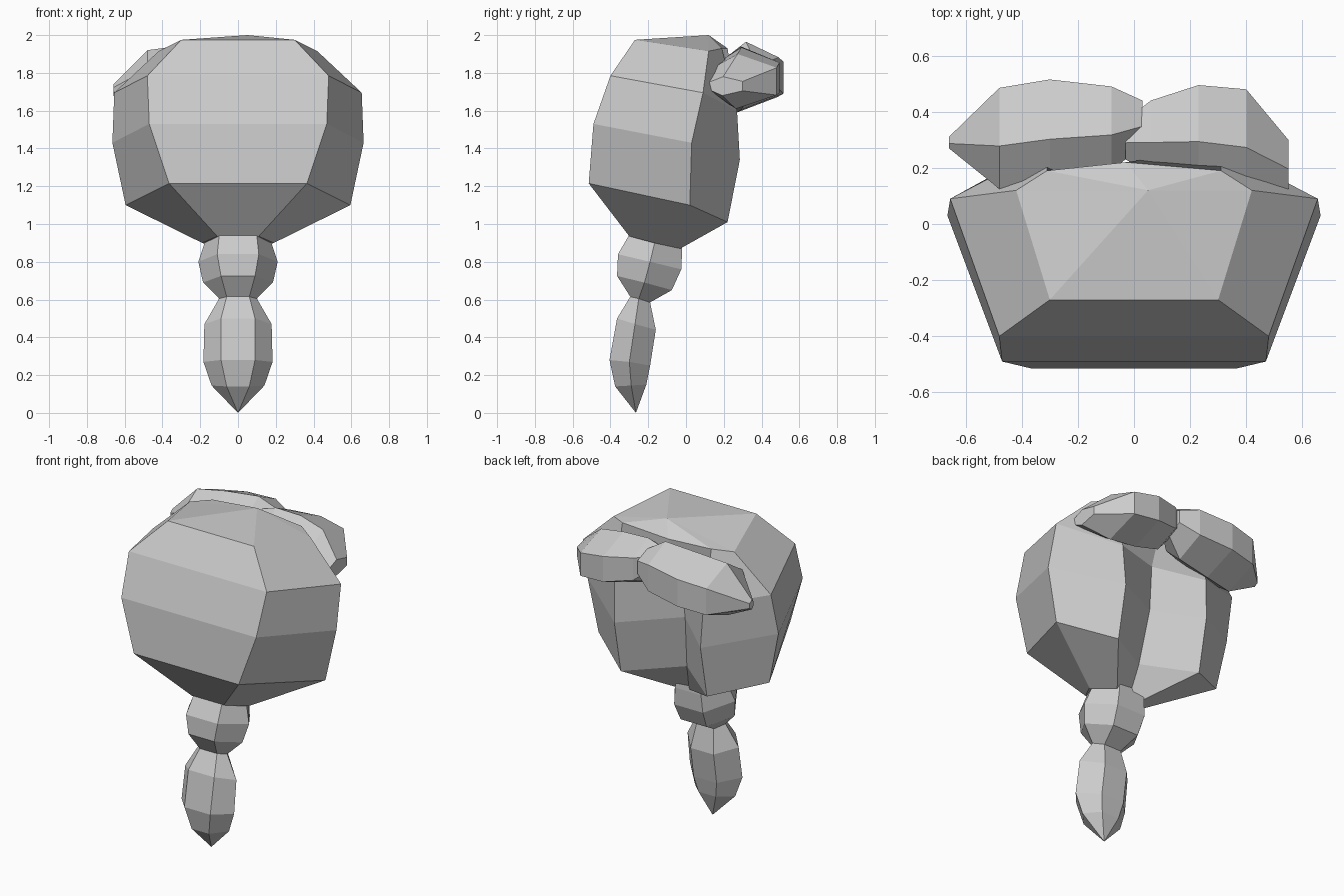
import bpy, bmesh

if "Cube" in bpy.data.objects:
    bpy.data.objects.remove(bpy.data.objects["Cube"])


def loft(name, rings, top=None, tip=None):
    """Skin equal-length rings of points; optional end apexes."""
    bm = bmesh.new()
    loops = [[bm.verts.new(p) for p in r] for r in rings]
    n = len(loops[0])
    for a, b in zip(loops, loops[1:]):
        for i in range(n):
            j = (i + 1) % n
            bm.faces.new((a[i], a[j], b[j], b[i]))
    for loop, apex in ((loops[0], tip), (loops[-1], top)):
        if apex:
            v = bm.verts.new(apex)
            for i in range(n):
                bm.faces.new((loop[i], loop[(i + 1) % n], v))
        else:
            bm.faces.new(loop)
    bmesh.ops.recalc_face_normals(bm, faces=bm.faces)
    me = bpy.data.meshes.new(name)
    bm.to_mesh(me)
    bm.free()
    ob = bpy.data.objects.new(name, me)
    bpy.context.collection.objects.link(ob)
    return ob


def mirrored_ring(front, side, back, groove=None):
    """Symmetric ring from half points, with an optional centre back point."""
    half = [front, side, back]
    mid = [groove] if groove else []
    return half + mid + [(-x, y, z) for x, y, z in reversed(half)]


# Main body: tilted rings with a groove down the back
body = [
    mirrored_ring((.11, -.30, .935), (.19, -.17, .90), (.10, -.03, .87), (0, -.03, .88)),
    mirrored_ring((.365, -.515, 1.215), (.595, .02, 1.10), (.30, .22, 1.01), (-.02, .02, 1.05)),
    mirrored_ring((.47, -.49, 1.53), (.665, .03, 1.43), (.30, .285, 1.34), (-.05, .08, 1.39)),
    mirrored_ring((.48, -.40, 1.785), (.655, .09, 1.695), (.31, .27, 1.60), (-.04, .11, 1.66)),
    mirrored_ring((.30, -.27, 1.975), (.42, .12, 1.915), (.31, .19, 1.93), (-.03, .22, 1.93)),
]
loft("body", body, top=(.05, .12, 2.0))

# Neck segment under the body
neck = [
    mirrored_ring((.06, -.295, .615), (.10, -.25, .605), (.06, -.19, .585)),
    mirrored_ring((.09, -.365, .725), (.185, -.22, .69), (.09, -.075, .65)),
    mirrored_ring((.11, -.36, .84), (.21, -.19, .80), (.10, -.025, .76)),
    mirrored_ring((.10, -.305, .935), (.175, -.165, .905), (.09, -.02, .87)),
    mirrored_ring((.08, -.24, 1.03), (.14, -.14, 1.03), (.08, -.03, 1.02)),
]
loft("neck", neck)

# Pointed lower segment
spike = [
    mirrored_ring((.06, -.375, .14), (.14, -.29, .145), (.06, -.21, .15)),
    mirrored_ring((.09, -.405, .28), (.183, -.30, .27), (.08, -.19, .25)),
    mirrored_ring((.09, -.365, .50), (.178, -.27, .47), (.08, -.16, .44)),
    mirrored_ring((.06, -.295, .615), (.10, -.25, .605), (.06, -.19, .585)),
]
loft("spike", spike, tip=(0, -.265, 0))

# Two faceted lobes across the upper back
SECTION = [(-.15, 1), (1, .5), (1, -.5), (-.2, -1), (-1, -.35), (-1, .4)]


def lobe(name, stations):
    loft(name, [[(x, y + ry * a, z + rz * b) for a, b in SECTION]
                for x, y, z, ry, rz in stations])


lobe("left_lobe", [(.03, .36, 1.82, .08, .08), (-.08, .34, 1.80, .15, .165),
                   (-.30, .33, 1.775, .185, .17), (-.48, .305, 1.755, .18, .165),
                   (-.66, .29, 1.71, .02, .03)])
lobe("right_lobe", [(-.03, .30, 1.84, .07, .07), (.06, .31, 1.80, .13, .14),
                    (.23, .32, 1.775, .175, .16), (.40, .30, 1.755, .18, .145),
                    (.55, .21, 1.73, .09, .05)])
